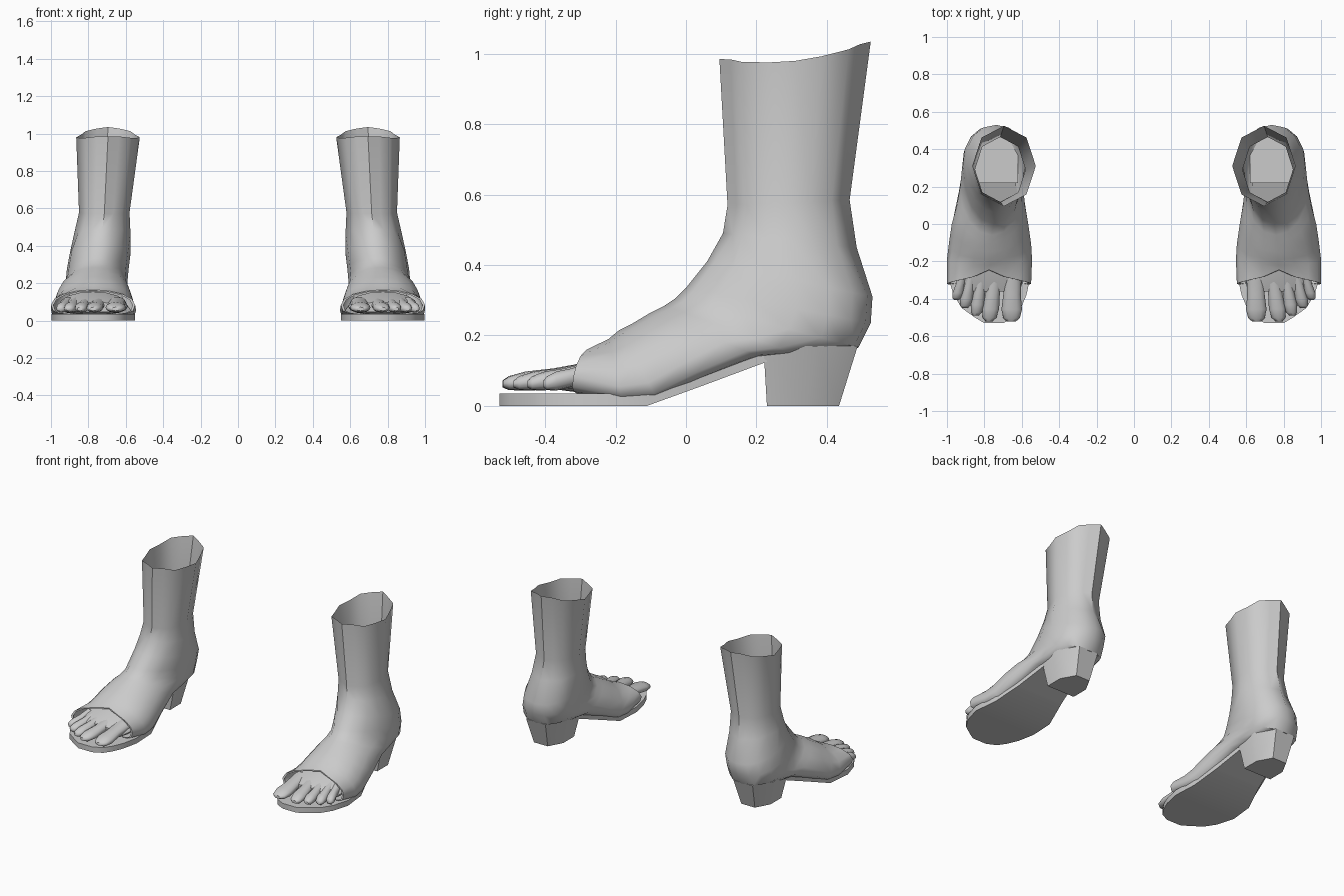
import bpy
import bmesh
from math import sin, cos, pi
from mathutils import Vector

cube = bpy.data.objects.get("Cube")
if cube:
    bpy.data.objects.remove(cube)

grey = bpy.data.materials.new("plain_grey")
grey.use_nodes = True
grey.diffuse_color = (0.6, 0.6, 0.6, 1)
grey.node_tree.nodes["Principled BSDF"].inputs["Base Color"].default_value = grey.diffuse_color


def loft(name, rings, cap_start=True, cap_end=True, angle=0.9):
    """Skin a list of closed rings, then mirror the part to the other side."""
    bm = bmesh.new()
    loops = [[bm.verts.new(point) for point in ring] for ring in rings]
    for first, second in zip(loops, loops[1:]):
        count = len(first)
        for i in range(count):
            j = (i + 1) % count
            bm.faces.new((first[i], first[j], second[j], second[i]))
    if cap_start:
        bm.faces.new(loops[0])
    if cap_end:
        bm.faces.new(loops[-1])
    bmesh.ops.recalc_face_normals(bm, faces=bm.faces)
    mesh = bpy.data.meshes.new(name)
    bm.to_mesh(mesh)
    bm.free()
    mesh.materials.append(grey)
    part = bpy.data.objects.new(name, mesh)
    bpy.context.collection.objects.link(part)
    bpy.ops.object.select_all(action="DESELECT")
    part.select_set(True)
    bpy.context.view_layer.objects.active = part
    bpy.ops.object.shade_smooth_by_angle(angle=angle)
    part.modifiers.new("other_side", "MIRROR")
    return part


def section(fy, fz, by, bz, inner, outer, widest, power, count=16):
    """Ring from a front/top point to a back/bottom point, boxier below."""
    front, back = Vector((0, fy, fz)), Vector((0, by, bz))
    middle = front.lerp(back, widest)
    centre, half = (inner + outer) / 2, (outer - inner) / 2
    ring = []
    for i in range(count):
        t = 2 * pi * i / count
        c, s = cos(t), sin(t)
        end, p = (front, 1) if c > 0 else (back, power)
        point = middle.lerp(end, abs(c) ** p)
        side = abs(s) ** p if abs(s) > 1e-6 else 0
        point.x = centre + half * side * (1 if s > 0 else -1)
        ring.append(point)
    if power == 1:
        # Eight flat sides on the shaft
        for i in range(1, count, 2):
            ring[i] = (ring[i - 1] + ring[(i + 1) % count]) / 2
    return ring


# Boot upper: shaft, ankle, heel cup and vamp
upper = [section(*row) for row in (
    (.095, .985, .525, 1.035, .525, .865, .5, 1),
    (.118, .57, .465, .585, .58, .85, .5, 1),
    (.105, .49, .485, .45, .575, .875, .5, 1),
    (.06, .41, .53, .31, .575, .9, .55, .9),
    (0, .335, .525, .235, .585, .915, .6, .9),
    (-.03, .305, .49, .165, .59, .92, .62, .8),
    (-.06, .285, .33, .14, .59, .93, .65, .7),
    (-.1, .265, .22, .135, .585, .945, .65, .6),
    (-.15, .235, .06, .075, .565, .975, .7, .6),
    (-.19, .215, -.08, .015, .55, .99, .75, .5),
    (-.22, .19, -.18, .01, .545, 1, .75, .5),
    (-.245, .165, -.27, .03, .55, 1, .6, .6),
)]
for i, point in enumerate(upper[0]):
    point.z -= .03 * sin(2 * pi * i / len(upper[0])) ** 2
# Notched toe opening with a thin turned-in lip
for i, point in enumerate(upper[-1]):
    point.y -= .06 * abs(sin(2 * pi * i / len(upper[-1]))) ** .5
core = Vector((.775, -.27, .06))
upper.append([core + (p - core) * .94 for p in upper[-1]])
loft("boot_upper", upper, False, False)

# Sole: y, inner x, outer x, underside height
sole = []
for y, inner, outer, z in (
    (-.53, .7, .8, 0),
    (-.5, .64, .85, 0),
    (-.45, .605, .92, 0),
    (-.38, .575, .965, 0),
    (-.27, .552, .997, 0),
    (-.11, .56, .98, 0),
    (.05, .6, .93, .058),
    (.23, .635, .89, .125),
):
    top = z + .035
    sole.append([(inner, y, top), (outer, y, top), (outer, y, z), (inner, y, z)])
loft("sole", sole, angle=.6)

# Block heel with chamfered rear corners
outline = ((-1, 0), (1, 0), (1, .55), (.5, 1), (-.5, 1), (-1, .55))
heel = []
for z, half, front, back in ((.17, .14, .22, .488), (0, .1, .23, .435)):
    heel.append([(.76 + u * half, front + v * (back - front), z) for u, v in outline])
loft("heel", heel, angle=.5)

# Front of the foot inside the opening
loft("forefoot", [section(*row) for row in (
    (-.2, .155, -.2, .03, .59, .96, .6, .8),
    (-.29, .128, -.29, .036, .59, .955, .6, .8),
    (-.36, .098, -.36, .045, .61, .93, .6, .8),
)])

# Toes: base x, tip x, tip y, radius
toes = {
    "big_toe": (.65, .655, -.522, .055),
    "second_toe": (.74, .775, -.52, .045),
    "third_toe": (.81, .845, -.49, .036),
    "fourth_toe": (.865, .905, -.45, .034),
    "little_toe": (.91, .95, -.405, .03),
}
for name, (base, tip, end, radius) in toes.items():
    rings = []
    for s, size in ((0, .9), (.45, .85), (.75, 1), (.93, .8), (1, .4)):
        x, y = base + (tip - base) * s, -.26 + (end + .26) * s
        z, tall = .095 - .033 * s, (.036 - .012 * s) * size
        wide = radius * size
        rings.append(section(y, z + tall, y, z - tall, x - wide, x + wide, .5, .9, 12))
    loft(name, rings)
